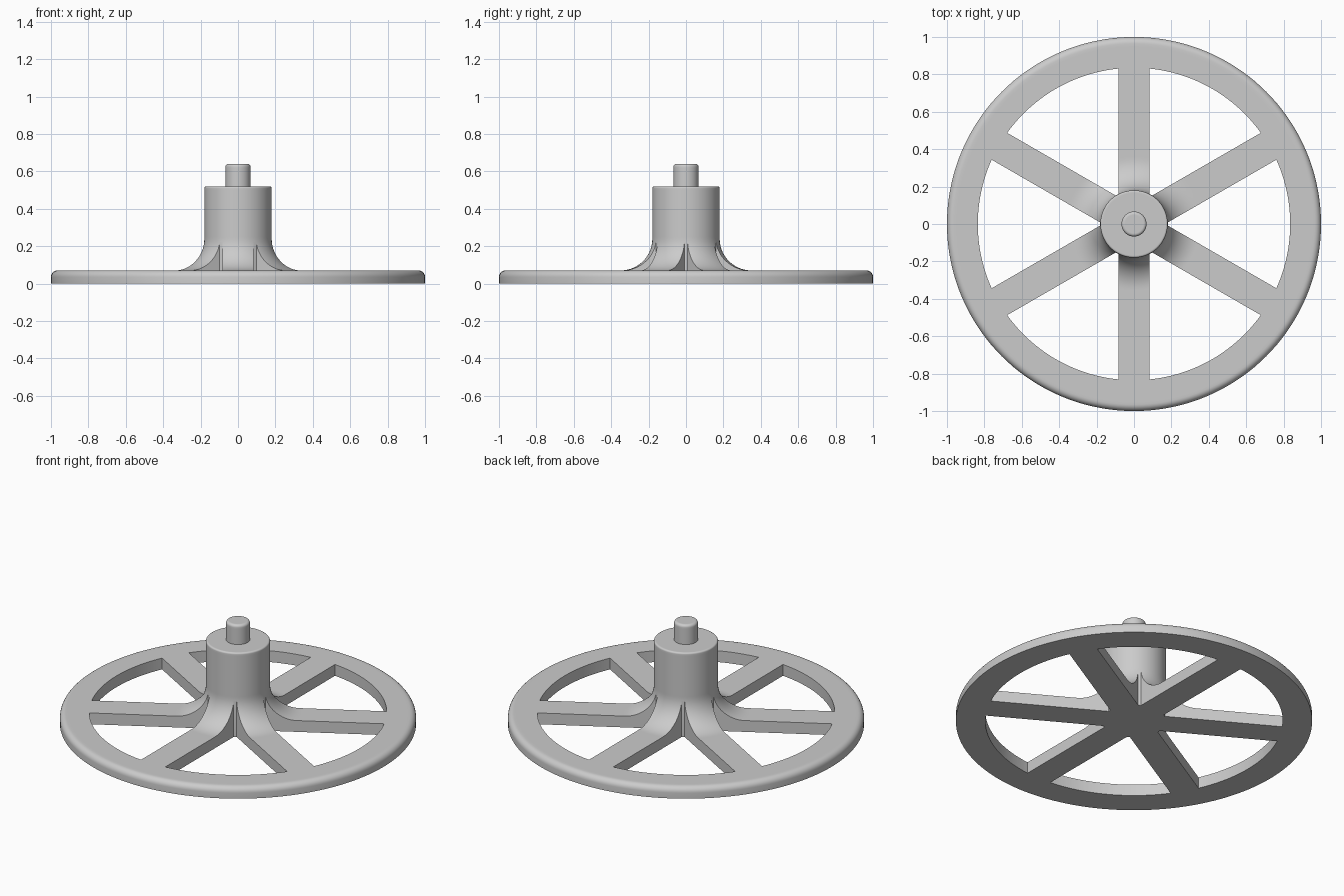
import bpy, bmesh, math
from mathutils import Vector

cube = bpy.data.objects.get("Cube")
if cube:
    bpy.data.objects.remove(cube, do_unlink=True)

SEGMENTS = 144
RIM_TOP, RIM_INNER = 0.07, 0.835
HUB_R, HUB_TOP, FLARE = 0.18, 0.52, 0.17
SHAFT_R, SHAFT_TOP = 0.067, 0.64
SPOKE_HALF = 0.083

grey = bpy.data.materials.new("plain grey")
grey.use_nodes = True
colour = (0.6, 0.6, 0.6, 1)
grey.diffuse_color = colour
grey.node_tree.nodes["Principled BSDF"].inputs["Base Color"].default_value = colour


def arc(cx, cz, radius, start, end, steps):
    """Points on an arc, angles in degrees."""
    angles = [math.radians(start + (end - start) * i / steps) for i in range(steps + 1)]
    return [(cx + radius * math.cos(a), cz + radius * math.sin(a)) for a in angles]


def rounded_corner(r, z, bevel):
    return arc(r - bevel, z - bevel, bevel, 0, 90, 6)


def make_object(name, bm):
    bmesh.ops.recalc_face_normals(bm, faces=bm.faces)
    mesh = bpy.data.meshes.new(name)
    bm.to_mesh(mesh)
    bm.free()
    mesh.materials.append(grey)
    obj = bpy.data.objects.new(name, mesh)
    bpy.context.collection.objects.link(obj)
    return obj


def lathe(name, profile):
    bm = bmesh.new()
    verts = [bm.verts.new((r, 0, z)) for r, z in profile]
    edges = [bm.edges.new(pair) for pair in zip(verts, verts[1:])]
    bmesh.ops.spin(bm, geom=verts + edges, cent=(0, 0, 0), axis=(0, 0, 1),
                   angle=math.tau, steps=SEGMENTS, use_duplicate=False)
    bmesh.ops.remove_doubles(bm, verts=bm.verts, dist=1e-5)
    return make_object(name, bm)


# Wheel body: disc, flared hub and shaft in one turned profile
flare_r, flare_z = HUB_R + FLARE, RIM_TOP + FLARE
profile = [(0, 0), (1, 0)]
profile += rounded_corner(1, RIM_TOP, 0.035)
profile += [(0.95, RIM_TOP), (flare_r + 0.01, RIM_TOP)]
profile += arc(flare_r, flare_z, FLARE, 270, 180, 16)
profile += [(HUB_R, flare_z + 0.01), (HUB_R, HUB_TOP - 0.02)]
profile += rounded_corner(HUB_R, HUB_TOP, 0.01)
profile += [(HUB_R - 0.015, HUB_TOP), (SHAFT_R, HUB_TOP), (SHAFT_R, SHAFT_TOP - 0.025)]
profile += rounded_corner(SHAFT_R, SHAFT_TOP, 0.016)
profile += [(SHAFT_R - 0.02, SHAFT_TOP), (0, SHAFT_TOP)]
wheel = lathe("spoked_wheel", profile)

# Window cutters: sectors whose sides run parallel to the spokes
bm = bmesh.new()
inner_r = HUB_R + 0.001
inner = 30 - math.degrees(math.asin(SPOKE_HALF / inner_r))
outer = 30 - math.degrees(math.asin(SPOKE_HALF / RIM_INNER))
for i in range(6):
    turn = 60 * i
    outline = arc(0, 0, inner_r, turn + inner, turn - inner, 2)
    outline += arc(0, 0, RIM_INNER, turn - outer, turn + outer, 24)
    face = bm.faces.new([bm.verts.new((x, y, -0.1)) for x, y in outline])
    result = bmesh.ops.extrude_face_region(bm, geom=[face])
    top = [v for v in result["geom"] if isinstance(v, bmesh.types.BMVert)]
    bmesh.ops.translate(bm, verts=top, vec=Vector((0, 0, 0.4)))
cutter = make_object("window_cutter", bm)
cutter.hide_render = True

# Cut the windows, leaving six spokes that blend into the hub
cut = wheel.modifiers.new("windows", 'BOOLEAN')
cut.operation = 'DIFFERENCE'
cut.solver = 'EXACT'
cut.object = cutter
bpy.ops.object.select_all(action='DESELECT')
bpy.context.view_layer.objects.active = wheel
wheel.select_set(True)
bpy.ops.object.modifier_apply(modifier=cut.name)
bpy.data.objects.remove(cutter, do_unlink=True)
bpy.ops.object.shade_smooth_by_angle(angle=math.radians(30))
